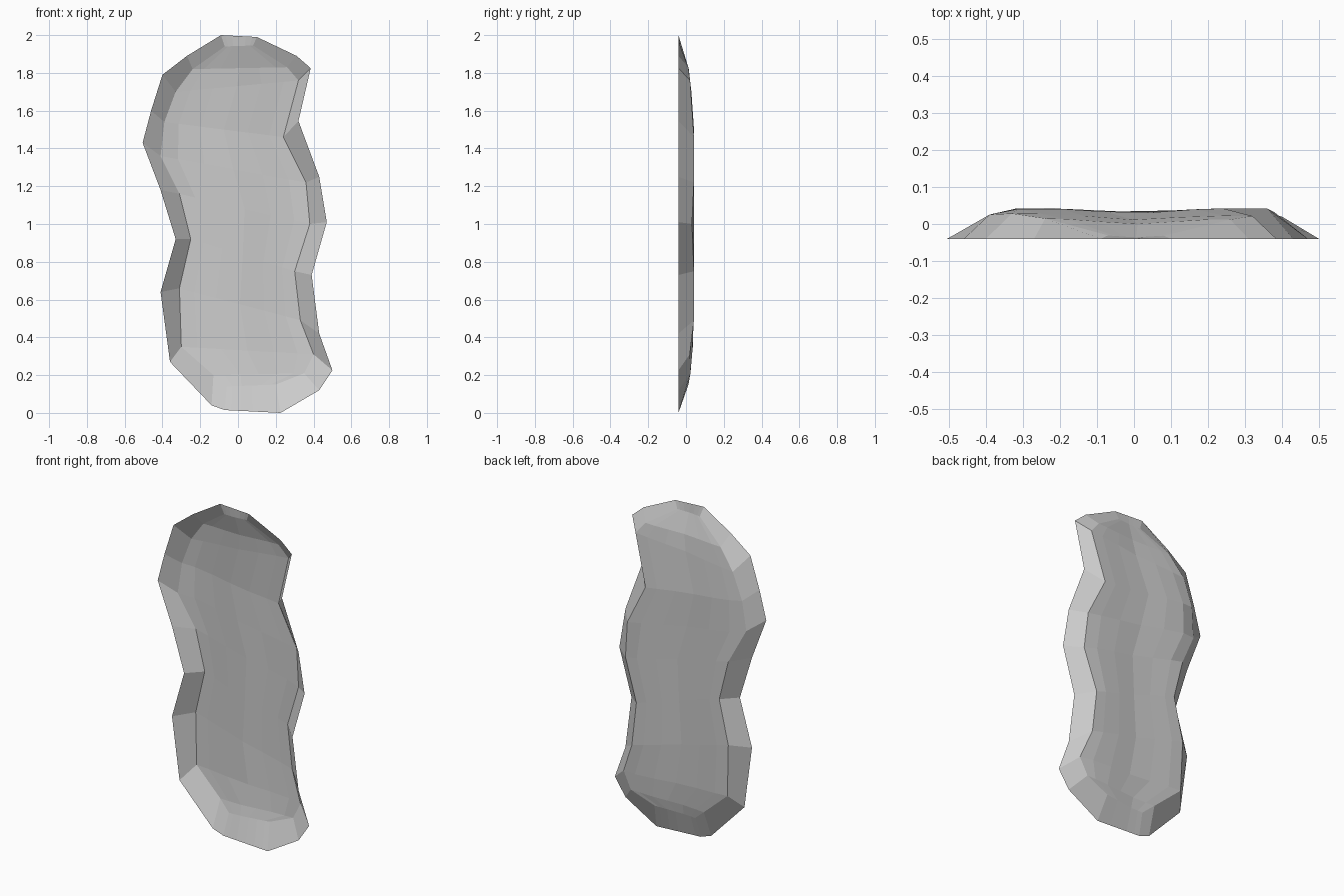
import bpy, bmesh

if "Cube" in bpy.data.objects:
    bpy.data.objects.remove(bpy.data.objects["Cube"])

# Left/right pairs from top to bottom: outer rim (x, z) and shoulder (x, z)
LEFT = [
    (-.09, 2.0, -.07, 1.94), (-.27, 1.89, -.24, 1.82), (-.40, 1.79, -.33, 1.70),
    (-.46, 1.60, -.39, 1.54), (-.505, 1.43, -.41, 1.36), (-.41, 1.18, -.31, 1.16),
    (-.33, .92, -.25, .92), (-.41, .64, -.31, .66), (-.36, .27, -.30, .35),
    (-.14, .04, -.13, .20), (-.07, .015, -.06, .14)]
RIGHT = [
    (.10, 1.99, .08, 1.945), (.31, 1.89, .26, 1.83), (.385, 1.825, .32, 1.76),
    (.32, 1.545, .24, 1.46), (.43, 1.25, .36, 1.22), (.47, 1.01, .38, 1.00),
    (.39, .73, .30, .75), (.43, .42, .33, .49), (.50, .225, .40, .31),
    (.43, .12, .35, .21), (.225, 0, .20, .15)]
END_CURVE = [(0, -.04), (.17, .02), (.35, .036), (.45, .042), (1.5, .042),
             (1.65, .034), (1.82, .015), (2.0, -.04)]
STEPS = (0, .12, .3, .5, .7, .88, 1)


def depth(x, z):
    """Bowed back: falls off at the ends and sides, dips along the spine."""
    for (z0, y0), (z1, y1) in zip(END_CURVE, END_CURVE[1:]):
        if z0 <= z <= z1:
            y = y0 + (y1 - y0) * (z - z0) / (z1 - z0)
            break
    y -= .014 * max(0, 1 - abs(x) / .2)
    return max(-.04, min(y, -.04 + (.505 - abs(x)) * .57))


bm = bmesh.new()

# Dished panel spanning each pair of shoulders
grid = []
for a, b in zip(LEFT, RIGHT):
    row = []
    for t in STEPS:
        x, z = a[2] + (b[2] - a[2]) * t, a[3] + (b[3] - a[3]) * t
        row.append(bm.verts.new((x, depth(x, z), z)))
    grid.append(row)
for r0, r1 in zip(grid, grid[1:]):
    for i in range(len(STEPS) - 1):
        bm.faces.new((r0[i], r0[i + 1], r1[i + 1], r1[i]))

# Sloping side walls down to the open rim
rim_l = [bm.verts.new((p[0], -.04, p[1])) for p in LEFT]
rim_r = [bm.verts.new((p[0], -.04, p[1])) for p in RIGHT]
for i in range(len(LEFT) - 1):
    bm.faces.new((rim_l[i], grid[i][0], grid[i + 1][0], rim_l[i + 1]))
    bm.faces.new((grid[i][-1], rim_r[i], rim_r[i + 1], grid[i + 1][-1]))

# End walls, with the rim divided to match the panel
for k, flip in ((0, False), (-1, True)):
    a, b = rim_l[k], rim_r[k]
    edge = [a] + [bm.verts.new(a.co.lerp(b.co, t)) for t in STEPS[1:-1]] + [b]
    for i in range(len(STEPS) - 1):
        f = [edge[i], edge[i + 1], grid[k][i + 1], grid[k][i]]
        bm.faces.new(f[::-1] if flip else f)

bm.normal_update()
if sum(f.normal.y for f in bm.faces) < 0:
    bmesh.ops.reverse_faces(bm, faces=bm.faces[:])

mesh = bpy.data.meshes.new("curved_shell")
bm.to_mesh(mesh)
bm.free()
shell = bpy.data.objects.new("curved_shell", mesh)
bpy.context.collection.objects.link(shell)
